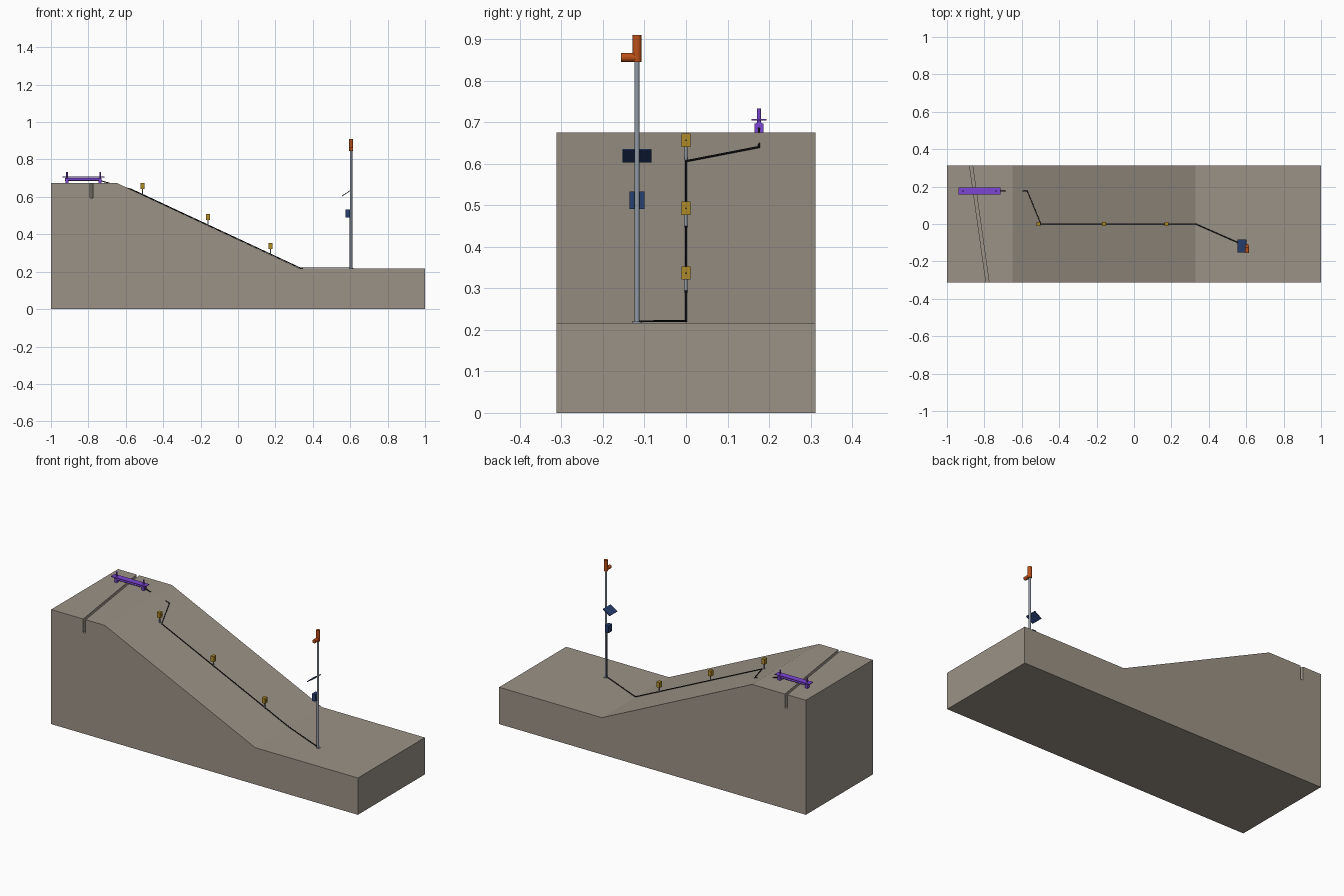
import bpy, bmesh, math
from mathutils import Vector

if "Cube" in bpy.data.objects:
    bpy.data.objects.remove(bpy.data.objects["Cube"])

def material(name, r, g, b):
    m = bpy.data.materials.new(name)
    m.diffuse_color = (r, g, b, 1)
    m.use_nodes = True
    m.node_tree.nodes["Principled BSDF"].inputs["Base Color"].default_value = m.diffuse_color
    return m

EARTH = material("earth", 0.33, 0.29, 0.24)
STEEL = material("steel", 0.28, 0.32, 0.38)
BLACK = material("black", 0.01, 0.01, 0.012)
GOLD = material("gold", 0.42, 0.26, 0.02)
NAVY = material("navy", 0.02, 0.05, 0.16)
ORANGE = material("orange", 0.5, 0.08, 0.01)
PURPLE = material("purple", 0.2, 0.06, 0.65)

def finish(name, bm, mat):
    bmesh.ops.recalc_face_normals(bm, faces=bm.faces)
    me = bpy.data.meshes.new(name)
    bm.to_mesh(me)
    bm.free()
    ob = bpy.data.objects.new(name, me)
    bpy.context.collection.objects.link(ob)
    me.materials.append(mat)
    return ob

def box(name, center, size, mat, tilt=0):
    bm = bmesh.new()
    bmesh.ops.create_cube(bm, size=1)
    bmesh.ops.scale(bm, vec=size, verts=bm.verts)
    ob = finish(name, bm, mat)
    ob.location = center
    ob.rotation_euler.y = tilt
    return ob

def rod(name, a, b, r, mat, sides=20):
    a, b = Vector(a), Vector(b)
    bm = bmesh.new()
    bmesh.ops.create_cone(bm, cap_ends=True, segments=sides, radius1=r, radius2=r, depth=(b - a).length)
    for f in bm.faces:
        f.smooth = len(f.verts) == 4
    for e in bm.edges:
        e.smooth = all(f.smooth for f in e.link_faces)
    ob = finish(name, bm, mat)
    ob.location = (a + b) / 2
    ob.rotation_euler = (b - a).to_track_quat('Z', 'Y').to_euler()
    return ob

TOP, LOW, CREST, TOE, HALF = 0.675, 0.217, -0.65, 0.33, 0.312

def slope_z(x):
    return TOP + (LOW - TOP) * (x - CREST) / (TOE - CREST)

# Hillside: profile with a crack notch that shifts from front to back
def profile(bm, y, crack):
    pts = [(-1, 0), (1, 0), (1, LOW), (TOE, LOW), (CREST, TOP), (crack + .008, TOP),
           (crack + .008, .595), (crack - .008, .595), (crack - .008, TOP), (-1, TOP)]
    return [bm.verts.new((x, y, z)) for x, z in pts]

bm = bmesh.new()
front = profile(bm, -HALF, -0.783)
back = profile(bm, HALF, -0.871)
bm.faces.new(front)
bm.faces.new(back)
for i in range(len(front)):
    j = (i + 1) % len(front)
    bm.faces.new((front[i], front[j], back[j], back[i]))
finish("hillside", bm, EARTH)

# Crack gauge bridging the crack
GY = 0.176
rod("gauge_tube", (-0.925, GY, .694), (-0.73, GY, .694), .008, PURPLE)
box("gauge_plate", (-0.827, GY, .706), (.225, .036, .004), PURPLE)
for i, x in enumerate((-0.914, -0.737)):
    box(f"gauge_foot_{i}", (x, GY, .685), (.016, .022, .024), PURPLE)
    rod(f"gauge_stake_{i}", (x, GY, .66), (x, GY, .733), .0045, PURPLE)

# Tilt sensors on stakes down the slope
for i, x in enumerate((-0.511, -0.16, 0.174)):
    z = slope_z(x)
    rod(f"sensor_stake_{i}", (x, 0, z - .02), (x, 0, z + .035), .0035, STEEL)
    box(f"sensor_box_{i}", (x, 0, z + .047), (.02, .022, .032), GOLD)
    rod(f"sensor_lens_{i}", (x + .009, 0, z + .047), (x + .0115, 0, z + .047), .002, BLACK, 12)

# Mast with siren, solar panel and control box
MX, MY = 0.605, -0.118
rod("mast", (MX, MY, LOW - .01), (MX, MY, .85), .006, STEEL)
rod("mast_base", (MX, MY, LOW - .005), (MX, MY, LOW + .003), .012, STEEL)
rod("siren_beacon", (MX, MY, .845), (MX, MY, .91), .0108, ORANGE, 24)
rod("siren_horn", (MX, MY, .856), (MX, MY - .038, .856), .0108, ORANGE, 24)
box("solar_panel", (.578, MY, .619), (.053, .07, .004), NAVY, -math.radians(33))
box("control_box", (.588, MY, .512), (.024, .035, .042), NAVY)

# Signal cable from gauge to control box
path = [(-0.73, GY, .685), (-0.57, GY, slope_z(-0.57) + .003), (-0.497, 0, slope_z(-0.497) + .003),
        (TOE, 0, LOW + .004), (MX - .007, MY, LOW + .004), (MX - .007, MY, .5)]
cu = bpy.data.curves.new("signal_cable", 'CURVE')
cu.dimensions = '3D'
cu.bevel_depth = .0027
cu.bevel_resolution = 2
cu.use_fill_caps = True
sp = cu.splines.new('POLY')
sp.points.add(len(path) - 1)
for p, co in zip(sp.points, path):
    p.co = (*co, 1)
cu.materials.append(BLACK)
bpy.context.collection.objects.link(bpy.data.objects.new("signal_cable", cu))
